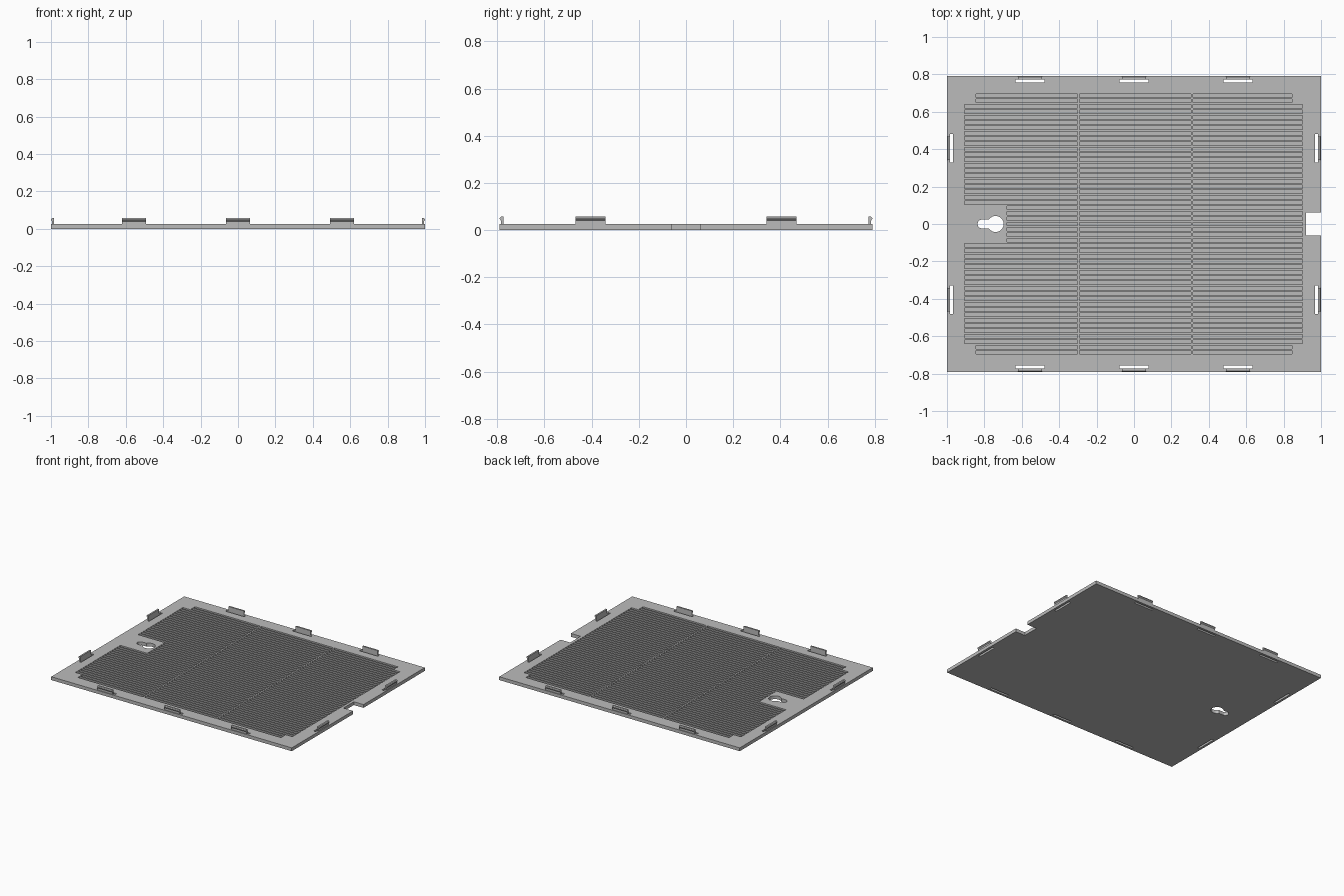
import bpy
import bmesh
import math
from mathutils import Matrix

if "Cube" in bpy.data.objects:
    bpy.data.objects.remove(bpy.data.objects["Cube"])

grey = bpy.data.materials.new("plain_grey")
grey.use_nodes = True
colour = (0.5, 0.5, 0.5, 1)
grey.diffuse_color = colour
grey.node_tree.nodes["Principled BSDF"].inputs["Base Color"].default_value = colour

HALF_X, HALF_Y, THICK = 1.0, 0.79, 0.025
FLOOR = 0.01               # height of the groove floors
ROWS, PITCH, RIB = 49, 0.0286, 0.01
CLIP_LEN, SLOT_LEN = 0.126, 0.155


def add_box(bm, x0, x1, y0, y1, z0, z1):
    place = Matrix.Translation(((x0 + x1) / 2, (y0 + y1) / 2, (z0 + z1) / 2))
    scale = Matrix.Diagonal((x1 - x0, y1 - y0, z1 - z0, 1))
    bmesh.ops.create_cube(bm, size=1, matrix=place @ scale)


def add_prism(bm, points, direction):
    face = bm.faces.new([bm.verts.new(p) for p in points])
    out = bmesh.ops.extrude_face_region(bm, geom=[face])
    moved = [g for g in out["geom"] if isinstance(g, bmesh.types.BMVert)]
    bmesh.ops.translate(bm, verts=moved, vec=direction)


def make_object(name, bm):
    bmesh.ops.recalc_face_normals(bm, faces=bm.faces)
    mesh = bpy.data.meshes.new(name)
    bm.to_mesh(mesh)
    bm.free()
    mesh.materials.append(grey)
    obj = bpy.data.objects.new(name, mesh)
    bpy.context.collection.objects.link(obj)
    return obj


def cut(target, cutter):
    mod = target.modifiers.new("cut", "BOOLEAN")
    mod.operation = "DIFFERENCE"
    mod.solver = "EXACT"
    mod.object = cutter
    bpy.context.view_layer.update()
    graph = bpy.context.evaluated_depsgraph_get()
    mesh = bpy.data.meshes.new_from_object(target.evaluated_get(graph))
    target.modifiers.clear()
    target.data = mesh
    bpy.data.objects.remove(cutter)


# Clip positions: centre of the plate edge, outward turn, distance along edge
clips = []
for side in (0, 1):
    clips += [(HALF_Y, side * math.pi, x) for x in (-0.556, 0, 0.556)]
    clips += [(HALF_X, math.pi / 2 + side * math.pi, y) for y in (-0.405, 0.405)]

# Base plate
bm = bmesh.new()
add_box(bm, -HALF_X, HALF_X, -HALF_Y, HALF_Y, 0, THICK)
plate = make_object("plate", bm)

# Rows of shallow grooves, split into three columns
bm = bmesh.new()
for i in range(ROWS):
    y = (i - (ROWS - 1) / 2) * PITCH
    left, right = -0.905, 0.9
    if i < 2 or i >= ROWS - 2:
        left, right = -0.845, 0.845
    elif abs(y) < 0.1:
        left = -0.68
    half = (PITCH - RIB) / 2
    for x0, x1 in ((left, -0.302), (-0.292, 0.306), (0.316, right)):
        add_box(bm, x0, x1, y - half, y + half, FLOOR, 0.05)
cut(plate, make_object("groove_cutter", bm))

# Edge notch and the slots behind the clips
bm = bmesh.new()
add_box(bm, 0.92, 1.1, -0.062, 0.062, -0.1, 0.1)
for edge, turn, along in clips:
    before = set(bm.verts)
    add_box(bm, along - SLOT_LEN / 2, along + SLOT_LEN / 2,
            edge - 0.033, edge - 0.017, -0.1, 0.1)
    new = [v for v in bm.verts if v not in before]
    bmesh.ops.rotate(bm, verts=new, cent=(0, 0, 0), matrix=Matrix.Rotation(turn, 3, "Z"))
cut(plate, make_object("slot_cutter", bm))

# Keyhole: large round hole joined to a rounded slot
big, small, cx, sx = 0.043, 0.024, -0.74, -0.812
start = math.asin(small / big)
points = []
for i in range(33):
    a = math.pi - start - i / 32 * (2 * math.pi - 2 * start)
    points.append((cx + big * math.cos(a), big * math.sin(a), -0.1))
for i in range(13):
    a = -math.pi / 2 - i / 12 * math.pi
    points.append((sx + small * math.cos(a), small * math.sin(a), -0.1))
bm = bmesh.new()
add_prism(bm, points, (0, 0, 0.2))
cut(plate, make_object("keyhole_cutter", bm))

# Snap clips with an outward barb along every edge
profile = [(-0.017, 0.015), (-0.006, 0.015), (-0.006, 0.04), (0, 0.047),
           (0, 0.051), (-0.005, 0.057), (-0.017, 0.057)]
for n, (edge, turn, along) in enumerate(clips):
    bm = bmesh.new()
    add_prism(bm, [(along - CLIP_LEN / 2, edge + d, z) for d, z in profile],
              (CLIP_LEN, 0, 0))
    bmesh.ops.rotate(bm, verts=bm.verts, cent=(0, 0, 0),
                     matrix=Matrix.Rotation(turn, 3, "Z"))
    make_object("snap_clip_%d" % (n + 1), bm)
